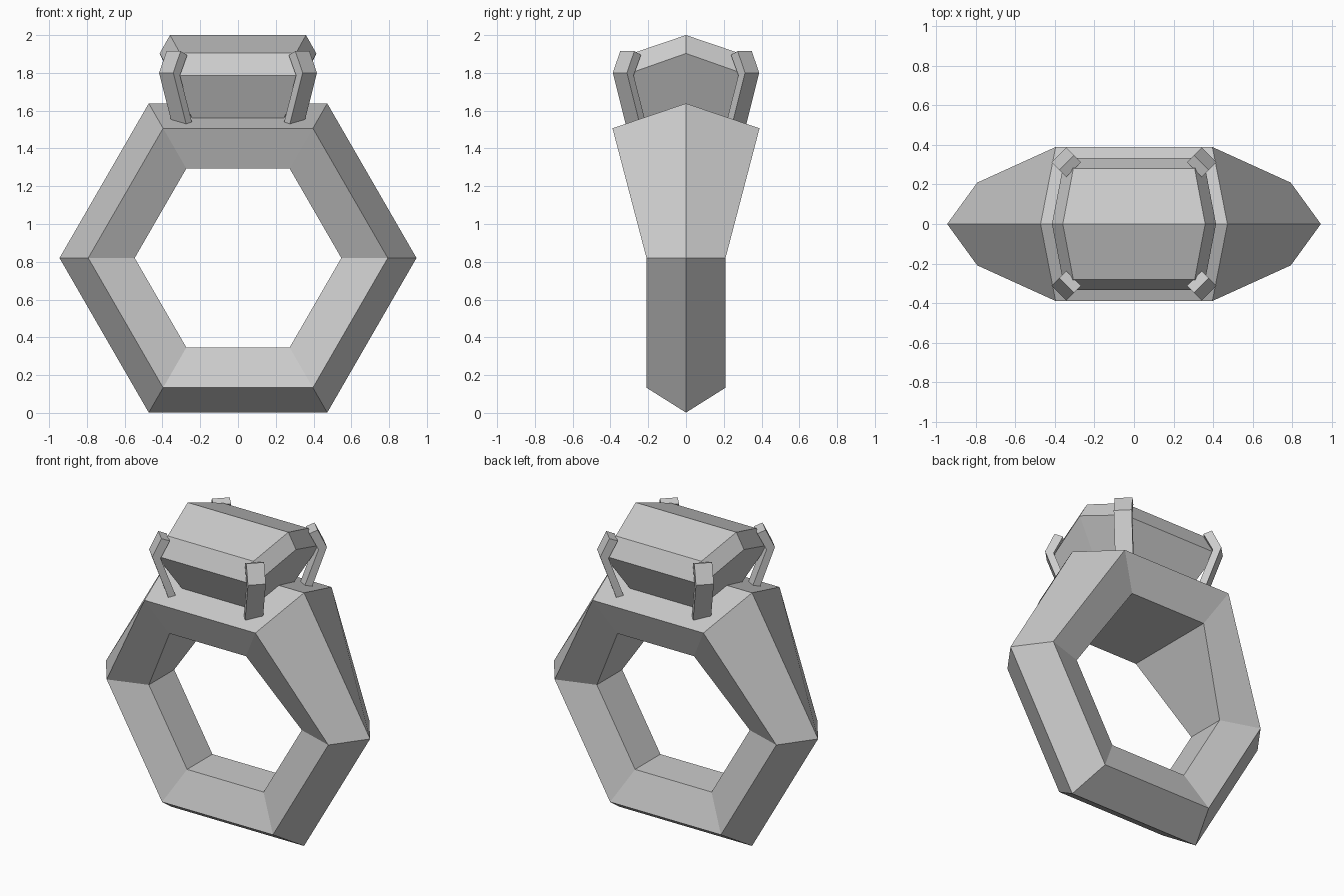
import bpy, bmesh
from math import cos, sin, pi, radians
from mathutils import Vector

if "Cube" in bpy.data.objects:
    bpy.data.objects.remove(bpy.data.objects["Cube"])


def make_object(name, verts, faces):
    mesh = bpy.data.meshes.new(name)
    bm = bmesh.new()
    vs = [bm.verts.new(v) for v in verts]
    for f in faces:
        bm.faces.new([vs[i] for i in f])
    bmesh.ops.recalc_face_normals(bm, faces=bm.faces)
    bm.to_mesh(mesh)
    bm.free()
    obj = bpy.data.objects.new(name, mesh)
    bpy.context.collection.objects.link(obj)
    return obj


def bridge(rings, n, closed=False):
    """Quads joining successive rings of n vertices, numbered in order."""
    count = rings if closed else rings - 1
    return [(r * n + i, r * n + (i + 1) % n,
             (r + 1) % rings * n + (i + 1) % n, (r + 1) % rings * n + i)
            for r in range(count) for i in range(n)]


# Band: six-sided ring with a pentagonal section, widened at the top
CENTRE_Z, MAJOR, MINOR, WIDEN = 0.82, 0.725, 0.22, 0.18
verts = []
for k in range(6):
    a = k * pi / 3
    for j in range(5):
        b = j * 2 * pi / 5
        r, y = MAJOR + MINOR * cos(b), MINOR * sin(b)
        if sin(a) > 0.5 and j:
            y += WIDEN if y > 0 else -WIDEN
        verts.append((r * cos(a), y, CENTRE_Z + r * sin(a)))
make_object("band", verts, bridge(6, 5, closed=True))


# Gem: six-sided step cut with a ridge across the middle
def gem_ring(x_mid, z_mid, x_end, y_end, z_end):
    return [(x_mid, 0, z_mid), (x_end, y_end, z_end), (-x_end, y_end, z_end),
            (-x_mid, 0, z_mid), (-x_end, -y_end, z_end), (x_end, -y_end, z_end)]


verts = (gem_ring(0.36, 2.0, 0.307, 0.28, 1.905)        # table
         + gem_ring(0.415, 1.903, 0.35, 0.335, 1.785)   # girdle
         + gem_ring(0.27, 1.59, 0.21, 0.19, 1.49))      # base inside the band
caps = [(0, 1, 2, 3), (3, 4, 5, 0), (12, 13, 14, 15), (15, 16, 17, 12)]
make_object("gem", verts, bridge(3, 6) + caps)

# Prongs: bent bars gripping each corner; profile is (outward, height)
PROFILE = [(0, 1.8), (-0.055, 1.915), (-0.105, 1.895),
           (-0.05, 1.787), (-0.172, 1.45), (-0.124, 1.45)]
HALF_WIDTH = 0.053
for name, sx, sy in (("front_left", -1, -1), ("front_right", 1, -1),
                     ("back_left", -1, 1), ("back_right", 1, 1)):
    out = Vector((sx, sy, 0)).normalized()
    side = Vector((-out.y, out.x, 0))
    corner = Vector((0.38 * sx, 0.35 * sy, 0))
    verts = [corner + out * u + side * w + Vector((0, 0, z))
             for w in (-HALF_WIDTH, HALF_WIDTH) for u, z in PROFILE]
    ends = [(0, 1, 2, 3), (0, 3, 4, 5), (6, 7, 8, 9), (6, 9, 10, 11)]
    make_object(name + "_prong", verts, bridge(2, 6) + ends)
